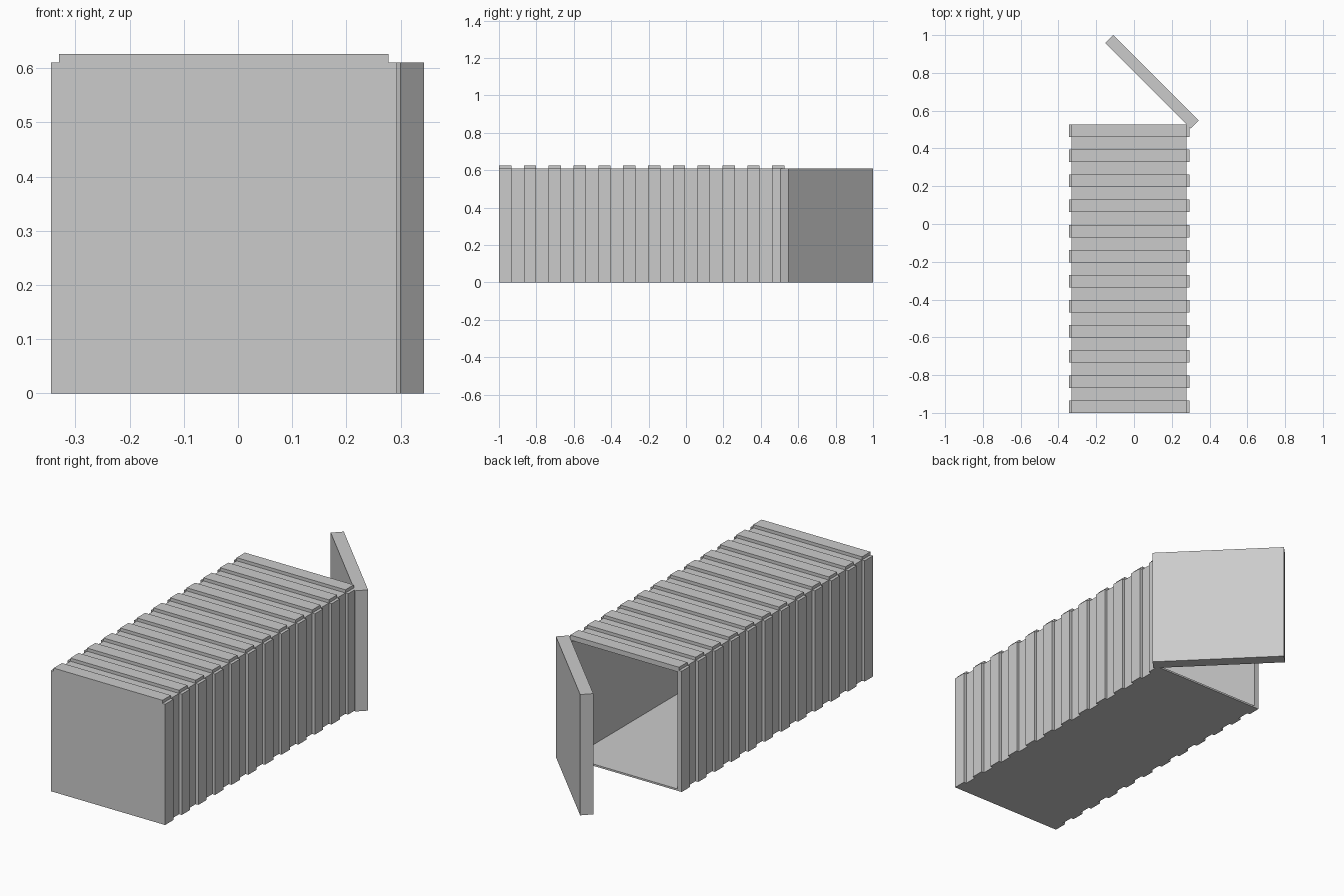
import bpy, bmesh
from math import radians
from mathutils import Matrix, Vector

if "Cube" in bpy.data.objects:
    bpy.data.objects.remove(bpy.data.objects["Cube"])

CX = -0.026               # centre line of the container
HALF = 0.304              # half width of the box
Y0, Y1 = -1.0, 0.527
TOP = 0.61
RIB = (Y1 - Y0) / 23      # 12 ribs and 11 equal gaps
RISE = 0.015
WALL = 0.013


def new_object(name, bm):
    mesh = bpy.data.meshes.new(name)
    bmesh.ops.recalc_face_normals(bm, faces=bm.faces)
    bm.to_mesh(mesh)
    bm.free()
    ob = bpy.data.objects.new(name, mesh)
    bpy.context.collection.objects.link(ob)
    return ob


def box_bm(lo, hi):
    lo, hi = Vector(lo), Vector(hi)
    bm = bmesh.new()
    mat = Matrix.Translation((lo + hi) / 2) @ Matrix.Diagonal((*(hi - lo), 1))
    bmesh.ops.create_cube(bm, size=1, matrix=mat)
    return bm


def ribs(name, lo, hi):
    ob = new_object(name, box_bm(lo, hi))
    arr = ob.modifiers.new("repeat", 'ARRAY')
    arr.count = 12
    arr.use_relative_offset = False
    arr.use_constant_offset = True
    arr.constant_offset_displace = (0, 2 * RIB, 0)
    return ob


# Hollow container, open at the back
bm = box_bm((CX - HALF, Y0, 0), (CX + HALF, Y1, TOP))
bm.normal_update()
back = max(bm.faces, key=lambda f: f.calc_center_median().y)
bmesh.ops.inset_region(bm, faces=[back], thickness=WALL)
inner = bmesh.ops.extrude_discrete_faces(bm, faces=[back])['faces'][0]
bmesh.ops.translate(bm, verts=inner.verts, vec=(0, Y0 + WALL - Y1, 0))
new_object("container_shell", bm)

# Corrugation ribs on both sides and the roof
ribs("right_ribs", (CX + HALF, Y0, 0), (CX + HALF + RISE, Y0 + RIB, TOP))
ribs("left_ribs", (CX - HALF - RISE, Y0, 0), (CX - HALF, Y0 + RIB, TOP))
ribs("roof_ribs", (CX - HALF, Y0, TOP), (CX + HALF, Y0 + RIB, TOP + 0.016))

# Door swung open on the back right corner
door = new_object("open_door", box_bm((0, -0.061, 0), (0.64, 0, TOP)))
door.location = (0.3, 0.505, 0)
door.rotation_euler.z = radians(135)
